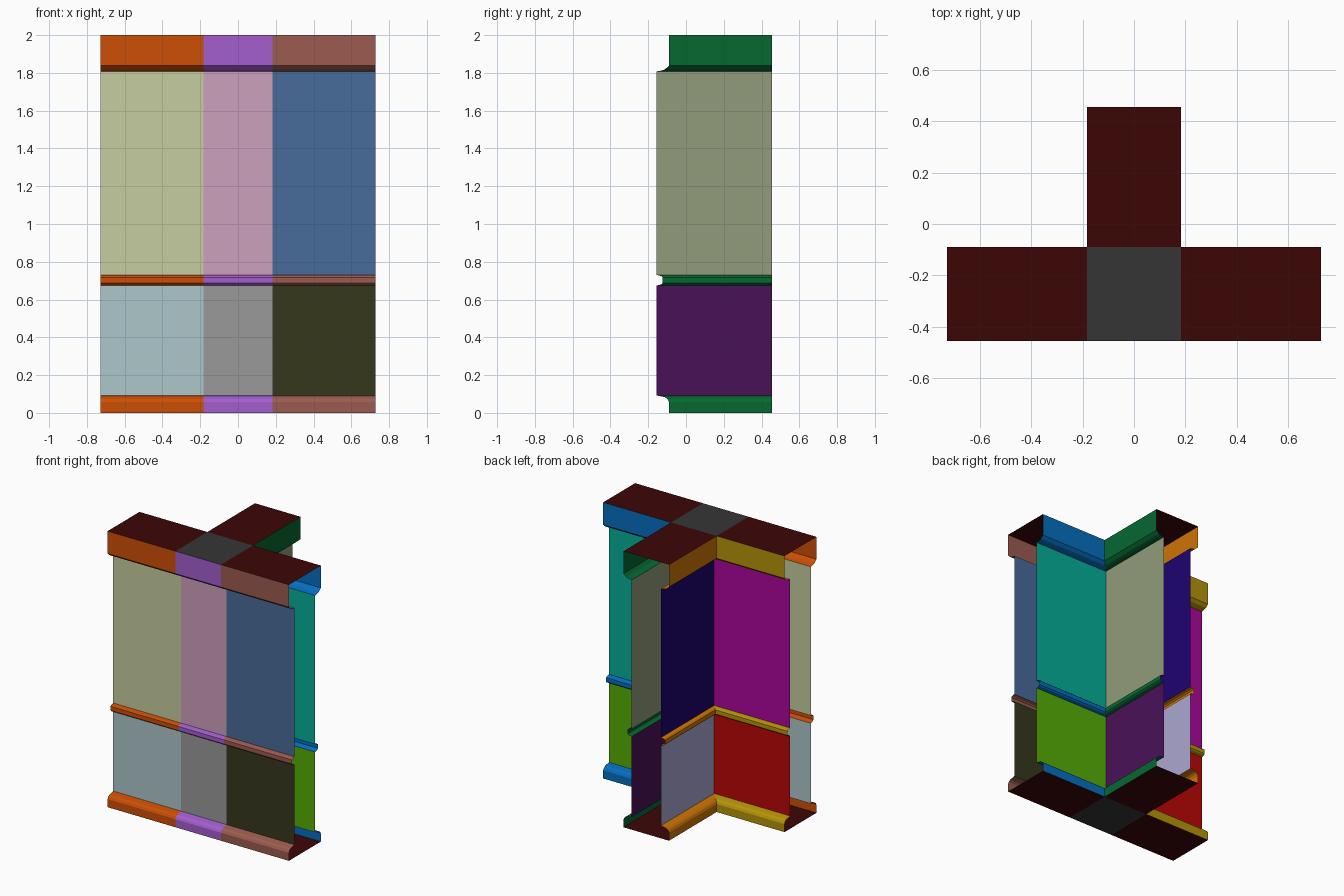
import bpy, bmesh

if "Cube" in bpy.data.objects:
    bpy.data.objects.remove(bpy.data.objects["Cube"])

L, W = 0.727, 0.1825           # half length of the bar, half thickness of the walls
FRONT, INNER, BACK = -0.455, -0.09, 0.455

# profiles as (inset, height)
BASE = [(0, 0), (0, .058), (.008, .073), (.022, .083), (.04, .087), (.065, .092)]
LOWER = [(.065, .092), (.065, .674)]
RAIL = [(.065, .674), (.042, .68), (.034, .688), (.034, .718), (.042, .725), (.065, .73)]
UPPER = [(.065, .73), (.065, 1.808)]
CROWN = [(.065, 1.808), (.04, 1.812), (.022, 1.818), (0, 1.838), (0, 2)]


def material(name, rgb):
    m = bpy.data.materials.new(name)
    m.diffuse_color = [(c / 255) ** 2.2 for c in rgb] + [1]
    m.use_nodes = True
    m.node_tree.nodes["Principled BSDF"].inputs["Base Color"].default_value = m.diffuse_color
    return m


def finish(name, bm, mat):
    me = bpy.data.meshes.new(name)
    bm.to_mesh(me)
    bm.free()
    ob = bpy.data.objects.new(name, me)
    bpy.context.collection.objects.link(ob)
    if mat:
        me.materials.append(mat)


def sweep(name, a, b, profiles, rgb):
    """Sweep profiles between two plan points, each given as (x, y, inset x, inset y)."""
    bm = bmesh.new()
    for prof in profiles:
        rows = [[bm.verts.new((p[0] + p[2] * d, p[1] + p[3] * d, z)) for p in (a, b)]
                for d, z in prof]
        for lo, hi in zip(rows, rows[1:]):
            bm.faces.new((lo[0], lo[1], hi[1], hi[0]))
    finish(name, bm, material(name, rgb))


# wall runs: name, start, end, trim colour, lower panel colour, upper panel colour
RUNS = [
    ("front_left", (-L, FRONT, 0, 1), (-W, FRONT, 0, 1),
     (203, 80, 14), (172, 198, 201), (197, 204, 158)),
    ("front_middle", (-W, FRONT, 0, 1), (W, FRONT, 0, 1),
     (162, 94, 205), (152, 152, 152), (203, 160, 186)),
    ("front_right", (W, FRONT, 0, 1), (L, FRONT, 0, 1),
     (155, 92, 80), (56, 58, 33), (73, 106, 152)),
    ("back_right", (L, INNER, 0, -1), (W, INNER, -1, -1),
     (14, 110, 190), (86, 172, 14), (14, 172, 152)),
    ("stem_right", (W, INNER, -1, -1), (W, BACK, -1, 0),
     (14, 104, 54), (74, 24, 88), (144, 154, 122)),
    ("stem_left", (-W, BACK, 1, 0), (-W, INNER, 1, -1),
     (204, 116, 14), (170, 166, 208), (34, 12, 110)),
    ("back_left", (-W, INNER, 1, -1), (-L, INNER, 0, -1),
     (180, 146, 16), (186, 14, 14), (170, 14, 156)),
]
for name, a, b, trim, lower, upper in RUNS:
    sweep(name + "_trim", a, b, [BASE, RAIL, CROWN], trim)
    sweep(name + "_lower_panel", a, b, [LOWER], lower)
    sweep(name + "_upper_panel", a, b, [UPPER], upper)

# top and bottom caps of the T plan
maroon, dark = material("cap_maroon", (64, 14, 15)), material("cap_grey", (56, 56, 56))
CAPS = [("left", -L, -W, FRONT, INNER, maroon), ("right", W, L, FRONT, INNER, maroon),
        ("stem", -W, W, INNER, BACK, maroon), ("centre", -W, W, FRONT, INNER, dark)]
for name, x0, x1, y0, y1, mat in CAPS:
    for side, z in (("bottom", 0), ("top", 2)):
        bm = bmesh.new()
        vs = [bm.verts.new((x, y, z)) for x, y in ((x0, y0), (x1, y0), (x1, y1), (x0, y1))]
        bm.faces.new(vs if z else vs[::-1])
        finish(f"{name}_{side}_cap", bm, mat)
